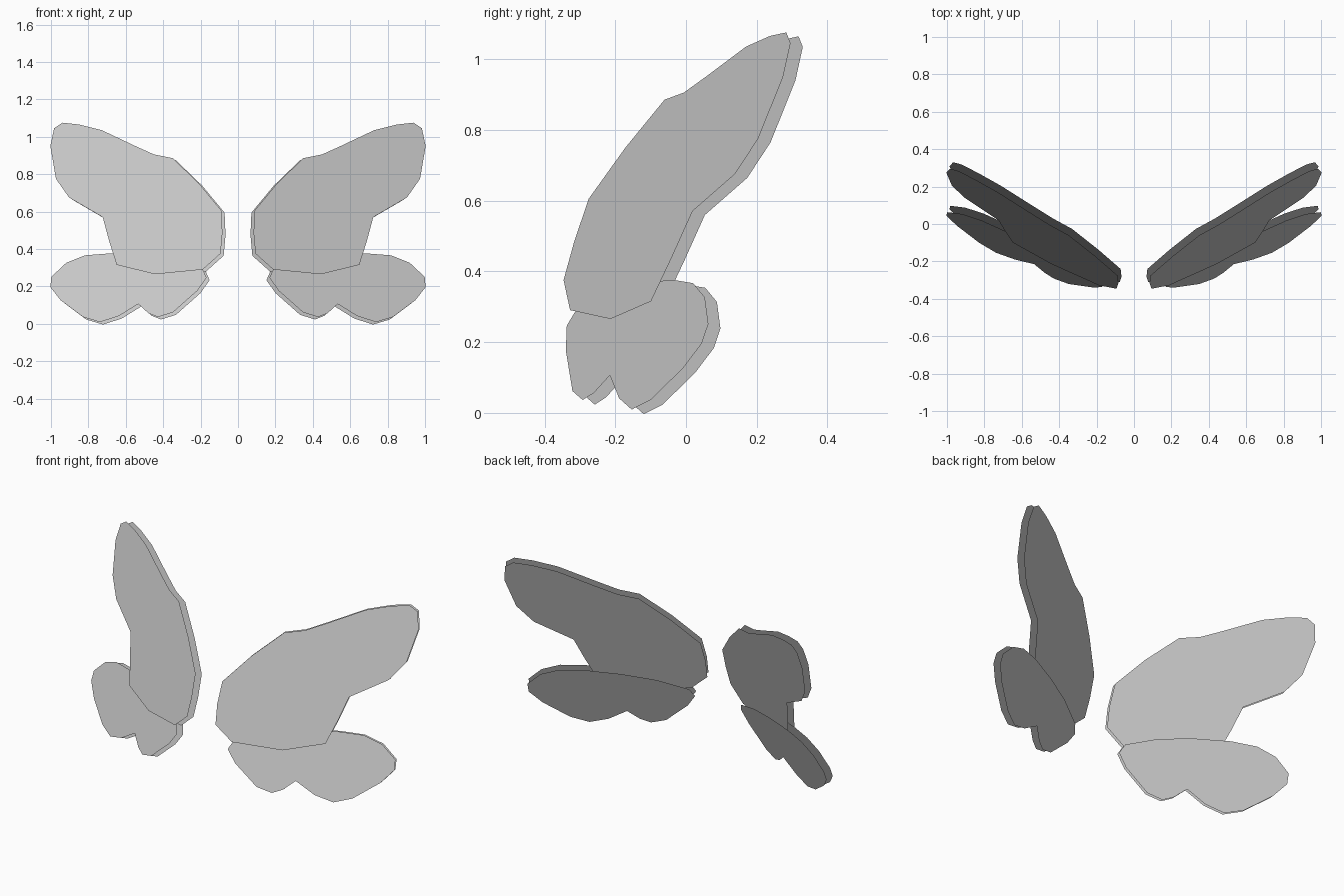
import bpy, bmesh

if "Cube" in bpy.data.objects:
    bpy.data.objects.remove(bpy.data.objects["Cube"])

# wing outlines in front view (x, z), right-hand side
UPPER = [(.075, .48), (.08, .60), (.20, .745), (.34, .88), (.44, .90), (.54, .945),
         (.72, 1.03), (.84, 1.06), (.93, 1.07), (.975, 1.04), (.995, .945), (.965, .77),
         (.895, .67), (.715, .565), (.68, .435), (.64, .31), (.435, .26), (.18, .285),
         (.085, .37)]
LOWER = [(.16, .24), (.21, .17), (.34, .055), (.42, .03), (.47, .05), (.525, .10),
         (.63, .035), (.73, .003), (.82, .03), (.94, .12), (.995, .19), (.99, .245),
         (.91, .32), (.81, .36), (.68, .37), (.50, .36), (.33, .335), (.18, .285)]


def wing(name, outline, lean):
    """Swept-back padded slab: two sides share the rim, each bulges by insets."""
    bm = bmesh.new()
    pts = [(x, -.488 + .48 * x + lean * z, z) for x, z in outline]
    for side in (pts, pts[::-1]):
        face = bm.faces.new([bm.verts.new(p) for p in side])
        face.normal_update()
        for inset, bulge in ((.006, .012), (.016, .012), (.03, .008)):
            bmesh.ops.inset_region(bm, faces=[face], thickness=inset,
                                   depth=bulge, use_even_offset=True)
            face.normal_update()
    bmesh.ops.remove_doubles(bm, verts=bm.verts, dist=.0005)
    bmesh.ops.recalc_face_normals(bm, faces=bm.faces)
    mesh = bpy.data.meshes.new(name)
    bm.to_mesh(mesh)
    bm.free()
    obj = bpy.data.objects.new(name, mesh)
    bpy.context.collection.objects.link(obj)
    # left wing mirrors the right one
    obj.modifiers.new("Mirror", 'MIRROR').use_axis = (True, False, False)
    bpy.ops.object.select_all(action='DESELECT')
    obj.select_set(True)
    bpy.context.view_layer.objects.active = obj
    bpy.ops.object.shade_smooth_by_angle(angle=.9)
    return obj


# large upper wings and small lower wings
wing("upper_wings", UPPER, .32)
wing("lower_wings", LOWER, .38)
